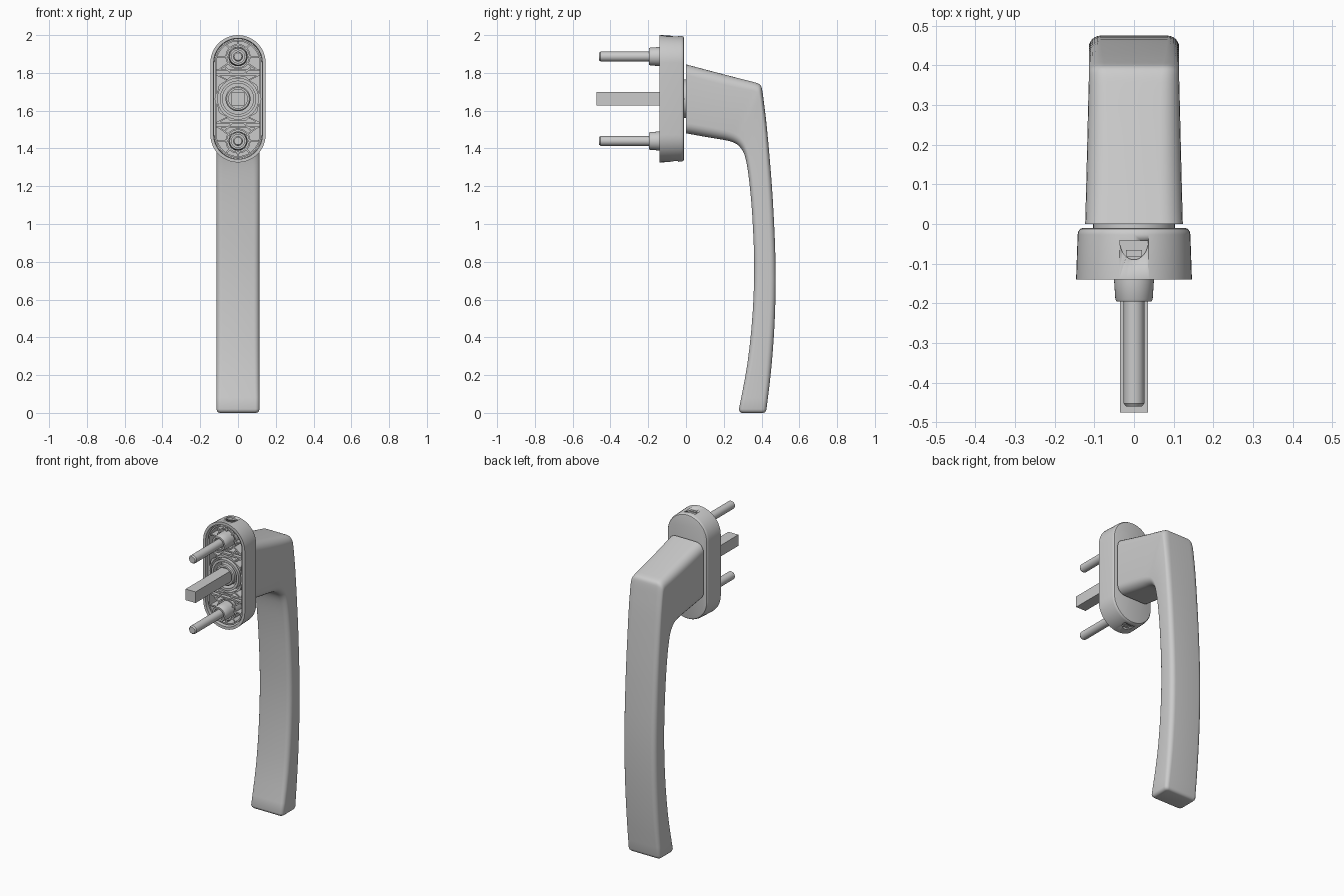
import bpy, bmesh
from math import sin, cos, pi, radians
from mathutils import Vector

if "Cube" in bpy.data.objects:
    bpy.data.objects.remove(bpy.data.objects["Cube"])

CZ = 1.663      # height of the spindle axis
SCREW = 0.2235  # screw offset from the axis
HALF = 0.191    # half straight length of the rosette


def finish(name, bm, angle=35):
    bmesh.ops.recalc_face_normals(bm, faces=bm.faces)
    me = bpy.data.meshes.new(name)
    bm.to_mesh(me)
    bm.free()
    ob = bpy.data.objects.new(name, me)
    bpy.context.collection.objects.link(ob)
    bpy.ops.object.select_all(action='DESELECT')
    ob.select_set(True)
    bpy.context.view_layer.objects.active = ob
    bpy.ops.object.shade_smooth_by_angle(angle=radians(angle))
    return ob


def loft(name, loops, ring=False, angle=35):
    """Skin matching loops; capped ends, or joined end to start for a ring."""
    bm = bmesh.new()
    rows = [[bm.verts.new(p) for p in lp] for lp in loops]
    n = len(rows[0])
    for a, b in zip(rows, rows[1:] + (rows[:1] if ring else [])):
        for i in range(n):
            j = (i + 1) % n
            bm.faces.new((a[i], a[j], b[j], b[i]))
    if not ring:
        bm.faces.new(rows[0])
        bm.faces.new(rows[-1])
    return finish(name, bm, angle)


def circle(r, y, z=CZ, n=40, wave=0):
    pts = []
    for i in range(n):
        a = 2 * pi * i / n
        q = r + wave * cos(10 * a)
        pts.append((q * cos(a), y, z + q * sin(a)))
    return pts


def stadium(r, y, n=24):
    pts = []
    for s, start in ((1, 0), (-1, pi)):
        for i in range(n + 1):
            a = start + pi * i / n
            pts.append((r * cos(a), y, CZ + s * HALF + r * sin(a)))
    return pts


def turned(name, profile, z=CZ, ring=False):
    return loft(name, [circle(r, y, z) for r, y in profile], ring)


def ring_wall(name, shape, r0, r1, top, floor=-0.05, **kw):
    return loft(name, [shape(r0, floor), shape(r0, top), shape(r1, top, **kw), shape(r1, floor, **kw)], True)


def bar(name, a, b, width=0.008, y0=-0.118, y1=-0.05):
    """Rib between two (x, dz) points in the rosette plane."""
    a, b = Vector(a), Vector(b)
    d = (b - a).normalized() * width / 2
    q = Vector((-d.y, d.x))
    return loft(name, [[(p.x, y, CZ + p.y) for p in (a + q, b + q, b - q, a - q)] for y in (y0, y1)])


# handle: rounded rectangle swept through (outer y,z, inner y,z, half width, corner radius)
keys = [
    (0.00, 1.845, 0.00, 1.480, 0.123, 0.055),
    (0.12, 1.813, 0.10, 1.462, 0.120, 0.055),
    (0.25, 1.779, 0.19, 1.447, 0.117, 0.052),
    (0.34, 1.756, 0.225, 1.440, 0.115, 0.048),
    (0.378, 1.745, 0.25, 1.432, 0.114, 0.045),
    (0.396, 1.732, 0.27, 1.422, 0.114, 0.042),
    (0.404, 1.705, 0.288, 1.405, 0.114, 0.040),
    (0.413, 1.64, 0.304, 1.380, 0.114, 0.038),
    (0.425, 1.54, 0.318, 1.335, 0.114, 0.035),
    (0.442, 1.36, 0.333, 1.240, 0.114, 0.032),
    (0.460, 1.12, 0.350, 1.060, 0.114, 0.030),
    (0.474, 0.80, 0.361, 0.790, 0.114, 0.030),
    (0.471, 0.52, 0.353, 0.530, 0.114, 0.030),
    (0.453, 0.25, 0.325, 0.260, 0.114, 0.028),
    (0.426, 0.020, 0.280, 0.020, 0.114, 0.022),
]


def section(k, inset=0.0):
    o, i = Vector(k[0:2]), Vector(k[2:4])
    mid, d = (o + i) / 2, (o - i).normalized()
    h, w, r = (o - i).length / 2 - inset, k[4] - inset, k[5] - inset * 0.5
    pts = []
    for c, (sx, sh) in enumerate(((1, 1), (-1, 1), (-1, -1), (1, -1))):
        for s in range(7):
            a = pi / 2 * (c + s / 6)
            p = mid + d * (sh * (h - r) + r * sin(a))
            pts.append((sx * (w - r) + r * cos(a), p.x, p.y))
    return pts


def smooth_keys(ks, sub=3):
    out = []
    for n in range(len(ks) - 1):
        p0, p1, p2, p3 = (ks[min(max(n + j, 0), len(ks) - 1)] for j in (-1, 0, 1, 2))
        for s in range(sub):
            t = s / sub
            out.append([0.5 * (2 * b + (c - a) * t + (2 * a - 5 * b + 4 * c - d) * t * t
                        + (3 * b - a - 3 * c + d) * t ** 3) for a, b, c, d in zip(p0, p1, p2, p3)])
    return out + [list(ks[-1])]


loops = [section(k) for k in smooth_keys(keys)]
for z, inset in ((0.010, 0.003), (0.003, 0.009), (0.0, 0.017)):
    end = list(keys[-1])
    end[1] = end[3] = z
    loops.append(section(end, inset))
loft("handle", loops, angle=40)

# rosette shell: hollow towards the wall, rounded on the room side
rosette = loft("rosette", [stadium(r, y) for r, y in (
    (0.126, -0.055), (0.129, -0.14), (0.146, -0.14), (0.142, -0.027),
    (0.1405, -0.019), (0.136, -0.0125), (0.129, -0.01))])

# half-round notches in the top and bottom edge of the rosette
for s in (1, -1):
    arc = [(0.036 * cos(pi * i / 16), -0.042 - 0.048 * sin(pi * i / 16)) for i in range(17)]
    cutter = loft("notch_cutter", [[(x, y, CZ + s * dz) for x, y in arc] for dz in (0.324, 0.40)])
    cutter.hide_render = True
    mod = rosette.modifiers.new("notch", 'BOOLEAN')
    mod.operation = 'DIFFERENCE'
    mod.solver = 'EXACT'
    mod.object = cutter
    bpy.context.view_layer.objects.active = rosette
    bpy.ops.object.modifier_apply(modifier=mod.name)
    bpy.data.objects.remove(cutter)
    # small catch inside the notch
    bar("notch_catch", (-0.02, s * 0.326), (0.02, s * 0.326), 0.008, -0.082, -0.066)

# neck collar between rosette and handle
turned("neck_collar", [(0.103, -0.02), (0.103, 0.004)])

# inner rim and rings around the spindle
ring_wall("inner_rim", stadium, 0.113, 0.121, -0.126)
ring_wall("scalloped_ring", circle, 0.108, 0.119, -0.124, wave=0.005)
ring_wall("detent_ring", circle, 0.082, 0.096, -0.130)
turned("spindle_hub", [(0.066, -0.05), (0.066, -0.128), (0.060, -0.134),
                       (0.050, -0.134), (0.050, -0.115), (0.03, -0.115)])

# square spindle
bar("spindle", (-0.035, 0), (0.035, 0), 0.07, -0.475, -0.05).scale = (1, 1, 1)
bar("spindle_core", (0, 0), (0.001, 0), 0.06, -0.13, -0.05)

for s, tag in ((1, "upper"), (-1, "lower")):
    z = CZ + s * SCREW
    # screw, its sleeve and the ring around it
    turned(tag + "_screw", [(0.026, -0.10), (0.026, -0.452), (0.020, -0.460)], z)
    turned(tag + "_sleeve", [(0.051, -0.05), (0.050, -0.145), (0.047, -0.190),
                             (0.044, -0.195), (0.034, -0.195), (0.034, -0.175), (0.02, -0.175)], z)
    turned(tag + "_sleeve_ring", [(0.058, -0.05), (0.058, -0.115), (0.066, -0.115), (0.066, -0.05)], z, True)
    # radial stiffening ribs
    for deg, reach in ((0, 0.11), (45, 0.087), (90, 0.08), (135, 0.087), (180, 0.11), (-35, 0.125), (215, 0.125)):
        c, d = cos(radians(deg)), sin(radians(deg))
        bar(tag + "_rib", (0.05 * c, s * (SCREW + 0.05 * d)), (reach * c, s * (SCREW + reach * d)))
    # cross ribs and braces between screw and spindle
    bar(tag + "_cross_rib", (-0.115, s * 0.150), (0.115, s * 0.150))
    bar(tag + "_cross_rib", (-0.115, s * 0.128), (0.115, s * 0.128), 0.01)
    for m in (1, -1):
        bar(tag + "_brace", (m * 0.06, s * 0.10), (m * 0.115, s * 0.128))
        bar(tag + "_brace", (m * 0.03, s * 0.128), (m * 0.07, s * 0.17))
